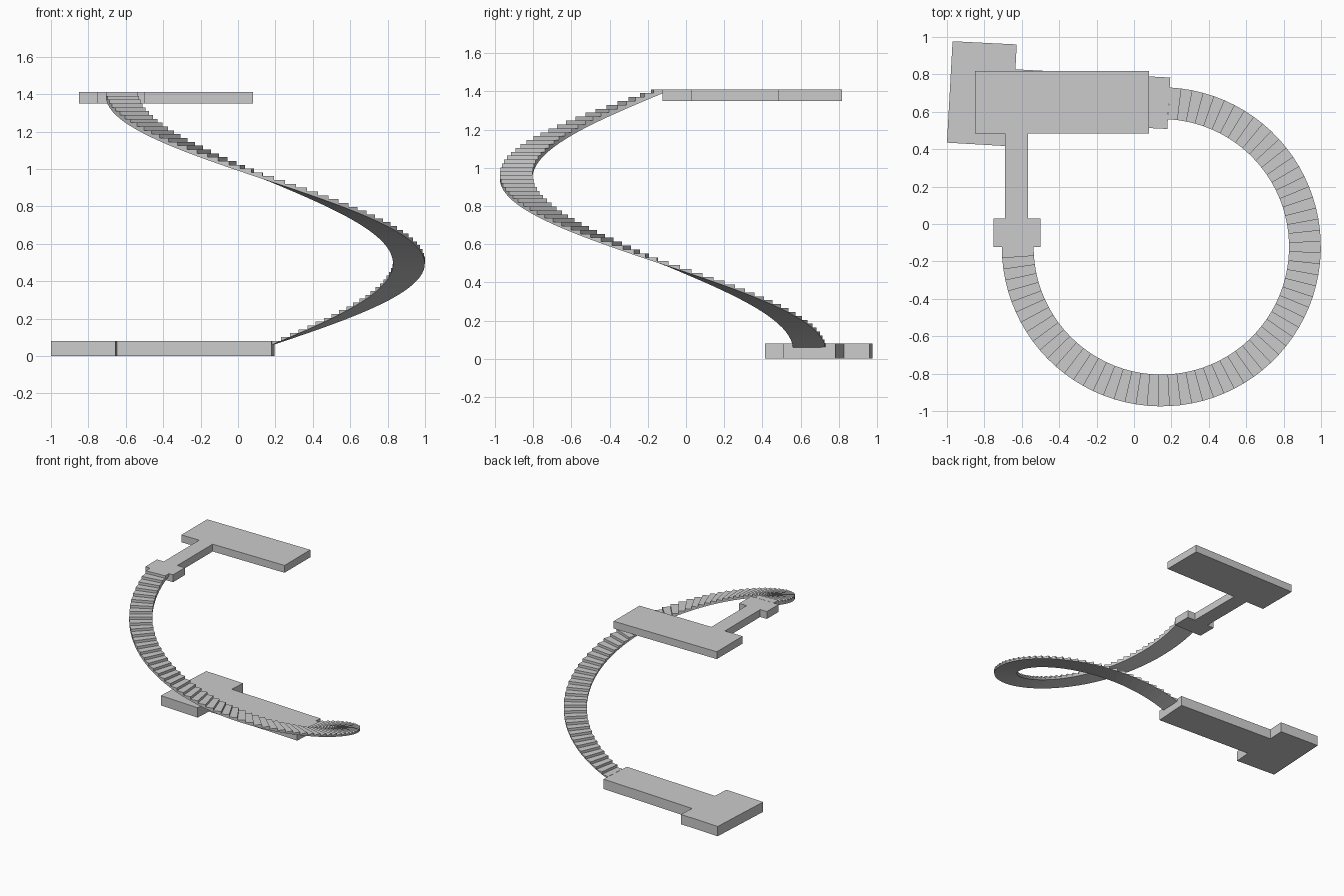
import bpy, math

if "Cube" in bpy.data.objects:
    bpy.data.objects.remove(bpy.data.objects["Cube"])


def make_mesh(name, verts, faces):
    me = bpy.data.meshes.new(name)
    me.from_pydata(verts, [], faces)
    me.validate()
    ob = bpy.data.objects.new(name, me)
    bpy.context.collection.objects.link(ob)
    return ob


def slab(name, outline, z0, z1):
    """Extrude a counter-clockwise outline between two heights."""
    n = len(outline)
    verts = [(x, y, z) for z in (z0, z1) for x, y in outline]
    faces = [tuple(reversed(range(n))), tuple(range(n, 2 * n))]
    faces += [(i, (i + 1) % n, n + (i + 1) % n, n + i) for i in range(n)]
    return make_mesh(name, verts, faces)


# lower landing: slightly turned T shape
slab("lower_landing", [(-1.0, 0.435), (-0.655, 0.415), (-0.647, 0.551), (0.178, 0.508),
                       (0.194, 0.783), (-0.634, 0.827), (-0.627, 0.96), (-0.97, 0.977)], 0, 0.08)

# upper landing: wide platform, walkway and stair head
slab("upper_landing", [(-0.75, -0.122), (-0.5, -0.122), (-0.5, 0.03), (-0.568, 0.03),
                       (-0.568, 0.485), (0.08, 0.485), (0.08, 0.817), (-0.85, 0.817),
                       (-0.85, 0.485), (-0.69, 0.485), (-0.69, 0.03), (-0.75, 0.03)], 1.35, 1.41)

# curved stair: flat treads above a smooth sloping underside
CX, CY, R_IN, R_OUT = 0.146, -0.122, 0.683, 0.853
STEPS, START, SWEEP = 66, math.radians(87), math.radians(267)
Z0, Z1 = 0.06, 1.39
RISE = (Z1 - Z0) / STEPS


def ring(r, i, z):
    a = START - SWEEP * i / STEPS
    return (CX + r * math.cos(a), CY + r * math.sin(a), z)


verts, faces = [], []
for i in range(STEPS):
    low, high = Z0 + i * RISE, Z0 + (i + 1) * RISE
    top = high + 0.02 * i / (STEPS - 1)
    b = len(verts)
    for r in (R_IN, R_OUT):
        verts += [ring(r, i, low), ring(r, i + 1, high), ring(r, i + 1, top + 0.001), ring(r, i, top + 0.001)]
    faces += [tuple(b + k for k in f) for f in
              ((3, 2, 6, 7), (0, 4, 5, 1), (0, 3, 7, 4), (0, 1, 2, 3), (4, 7, 6, 5))]
    if i == STEPS - 1:
        faces.append((b + 1, b + 5, b + 6, b + 2))
stair = make_mesh("curved_stair", verts, faces)

# consistent outward normals
import bmesh
bm = bmesh.new()
bm.from_mesh(stair.data)
bmesh.ops.recalc_face_normals(bm, faces=bm.faces)
bm.to_mesh(stair.data)
bm.free()
